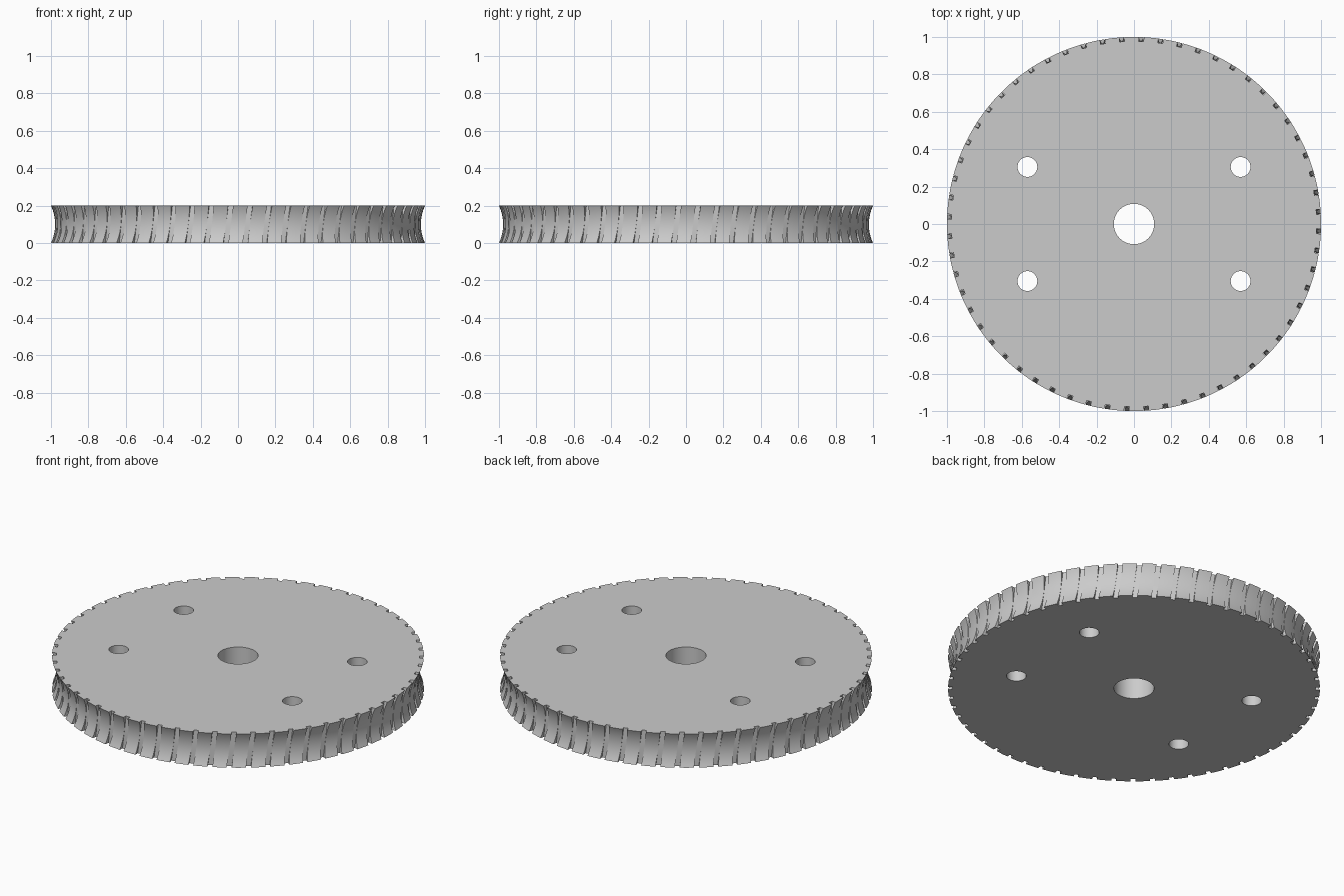
import bpy
import bmesh
import math

if "Cube" in bpy.data.objects:
    bpy.data.objects.remove(bpy.data.objects["Cube"], do_unlink=True)

TEETH = 60
HEIGHT = 0.2
THROAT = 0.978           # smallest radius of the hollow rim
SLOT_FLOOR = 0.977       # radius at the bottom of each slot
SLOT_HALF = 0.0135       # half slot width, radians
TWIST = 0.026            # slot lean from bottom to top, radians
LEVELS = 14

grey = bpy.data.materials.new("plain grey")
grey.use_nodes = True
grey.diffuse_color = (0.6, 0.6, 0.6, 1)
grey.node_tree.nodes["Principled BSDF"].inputs["Base Color"].default_value = grey.diffuse_color

bm = bmesh.new()


def ring(points, z):
    return [bm.verts.new((x, y, z)) for x, y in points]


def bridge(a, b):
    for i in range(len(a)):
        j = (i + 1) % len(a)
        bm.faces.new((a[i], a[j], b[j], b[i]))


def circle(cx, cy, r, n):
    return [(cx + r * math.cos(math.tau * i / n), cy + r * math.sin(math.tau * i / n))
            for i in range(n)]


def rim_outline(z):
    """Slotted outline at one height; the tooth tips follow a hollow arc."""
    half, sag = HEIGHT / 2, 1 - THROAT
    arc = (half ** 2 + sag ** 2) / (2 * sag)
    tip = THROAT + arc - math.sqrt(arc ** 2 - (z - half) ** 2)
    step = math.tau / TEETH
    points = []
    for t in range(TEETH):
        mid = (t + 0.5) * step + TWIST * (z / HEIGHT - 0.5)
        spots = [(-SLOT_HALF, tip), (-SLOT_HALF, SLOT_FLOOR),
                 (SLOT_HALF, SLOT_FLOOR), (SLOT_HALF, tip)]
        land = step - 2 * SLOT_HALF
        spots += [(SLOT_HALF + land * k / 3, tip) for k in (1, 2)]
        points += [(r * math.cos(mid + a), r * math.sin(mid + a)) for a, r in spots]
    return points


# Slotted hollow rim
rings = [ring(rim_outline(HEIGHT * k / LEVELS), HEIGHT * k / LEVELS)
         for k in range(LEVELS + 1)]
for lower, upper in zip(rings, rings[1:]):
    bridge(lower, upper)
bottom_loops, top_loops = [rings[0]], [rings[-1]]

# Centre bore and four bolt holes
holes = [(0, 0, 0.108, 64)]
holes += [(sx * 0.57, sy * 0.305, 0.053, 40) for sx in (-1, 1) for sy in (-1, 1)]
for hole in holes:
    low, high = ring(circle(*hole), 0), ring(circle(*hole), HEIGHT)
    bridge(low, high)
    bottom_loops.append(low)
    top_loops.append(high)

# Flat faces around the holes
for loops, up in ((bottom_loops, -1), (top_loops, 1)):
    edges = [bm.edges.get((lp[i - 1], lp[i])) for lp in loops for i in range(len(lp))]
    bmesh.ops.triangle_fill(bm, edges=edges, use_beauty=True, normal=(0, 0, up))

bmesh.ops.recalc_face_normals(bm, faces=bm.faces[:])
mesh = bpy.data.meshes.new("worm_wheel")
bm.to_mesh(mesh)
bm.free()
mesh.materials.append(grey)
wheel = bpy.data.objects.new("worm_wheel", mesh)
bpy.context.collection.objects.link(wheel)

bpy.ops.object.select_all(action='DESELECT')
wheel.select_set(True)
bpy.context.view_layer.objects.active = wheel
bpy.ops.object.shade_smooth_by_angle(angle=math.radians(30))
